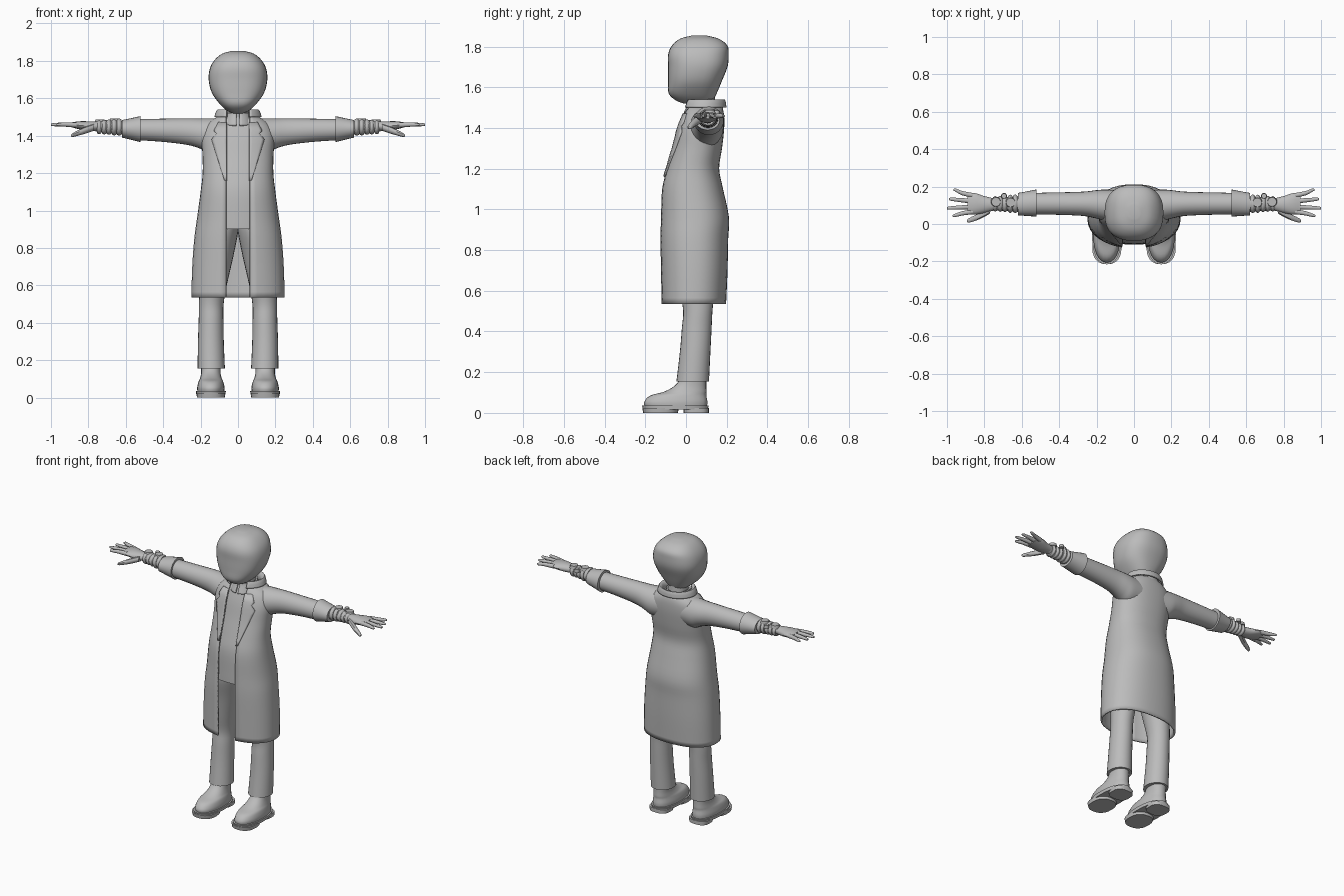
import bpy, bmesh
from math import sin, cos, asin, pi, copysign
from mathutils import Matrix

if "Cube" in bpy.data.objects:
    bpy.data.objects.remove(bpy.data.objects["Cube"])

grey = bpy.data.materials.new("plain grey")
grey.use_nodes = True
TONE = (0.5, 0.5, 0.5, 1)
grey.diffuse_color = TONE
grey.node_tree.nodes["Principled BSDF"].inputs["Base Color"].default_value = TONE


def finish(name, bm, mirror=False, thick=0, sharp=40):
    bmesh.ops.recalc_face_normals(bm, faces=bm.faces)
    mesh = bpy.data.meshes.new(name)
    bm.to_mesh(mesh)
    bm.free()
    mesh.materials.append(grey)
    ob = bpy.data.objects.new(name, mesh)
    bpy.context.collection.objects.link(ob)
    bpy.ops.object.select_all(action='DESELECT')
    ob.select_set(True)
    bpy.context.view_layer.objects.active = ob
    bpy.ops.object.shade_smooth_by_angle(angle=sharp * pi / 180)
    if mirror:
        m = ob.modifiers.new("Mirror", 'MIRROR')
        m.use_clip = True
    if thick:
        s = ob.modifiers.new("Solidify", 'SOLIDIFY')
        s.thickness = thick
        s.offset = 0
    return ob


def smooth_rings(rings, steps):
    """Catmull-Rom between the rings (position, centre a, centre b, radius a, radius b)."""
    out = []
    for i in range(len(rings) - 1):
        p0, p1, p2, p3 = (rings[max(0, min(len(rings) - 1, i + k))] for k in (-1, 0, 1, 2))
        for s in range(steps):
            t = s / steps
            out.append([b + t / 2 * (c - a + t * (2*a - 5*b + 4*c - d + t * (3*(b - c) + d - a)))
                        for a, b, c, d in zip(p0, p1, p2, p3)])
    return out + [list(rings[-1])]


def power(v, n):
    return copysign(abs(v) ** (2 / n), v)


def loft(name, rings, axis='z', n=24, exp=2, steps=4, mirror=False, sharp=40):
    """Closed, capped tube along z or x."""
    bm = bmesh.new()
    loops = []
    for p, ca, cb, ra, rb in smooth_rings(rings, steps):
        loop = []
        for i in range(n):
            t = 2 * pi * i / n
            a, b = ca + ra * power(sin(t), exp), cb - rb * power(cos(t), exp)
            loop.append(bm.verts.new((a, b, p) if axis == 'z' else (p, a, b)))
        loops.append(loop)
    for lo, hi in zip(loops, loops[1:]):
        for i in range(n):
            j = (i + 1) % n
            bm.faces.new((lo[i], lo[j], hi[j], hi[i]))
    bm.faces.new(loops[0])
    bm.faces.new(loops[-1])
    return finish(name, bm, mirror, sharp=sharp)


def sheet(name, rows, thick=0.01):
    """Mirrored thin surface through rows of points."""
    bm = bmesh.new()
    grid = [[bm.verts.new(p) for p in row] for row in rows]
    for lo, hi in zip(grid, grid[1:]):
        for i in range(len(lo) - 1):
            bm.faces.new((lo[i], lo[i + 1], hi[i + 1], hi[i]))
    return finish(name, bm, True, thick)


def open_loft(name, rings, gap, exp=2, n=18, steps=4, thick=0.01):
    """Shell open at the front; gap is half the opening."""
    rows = []
    for z, cx, cy, rx, ry in smooth_rings(rings, steps):
        start = asin((gap / rx) ** (exp / 2))
        ts = [start + (pi - start) * i / n for i in range(n + 1)]
        rows.append([(rx * power(max(sin(t), 0), exp) if t < pi - 0.001 else 0,
                      cy - ry * power(cos(t), exp), z) for t in ts])
    return sheet(name, rows, thick)


# Head and neck
loft("head", [(1.52, 0, .04, .03, .05), (1.535, 0, .04, .06, .09), (1.57, 0, .033, .098, .118),
              (1.63, 0, .044, .14, .132), (1.70, 0, .058, .157, .146), (1.76, 0, .061, .15, .149),
              (1.805, 0, .067, .125, .136), (1.838, 0, .066, .085, .095), (1.854, 0, .065, .03, .035)],
     n=32, exp=2.5, sharp=60)
loft("neck", [(1.44, 0, .085, .065, .065), (1.58, 0, .08, .058, .06)])

# Long open coat
COAT = [(.535, 0, .037, .245, .155), (.7, 0, .039, .24, .16), (.85, 0, .039, .229, .163),
        (.96, 0, .042, .214, .164), (1.1, 0, .03, .195, .147), (1.2, 0, .033, .184, .125),
        (1.3, 0, .055, .185, .117), (1.39, 0, .072, .19, .11), (1.45, 0, .083, .172, .1),
        (1.485, 0, .088, .13, .09), (1.5, 0, .088, .095, .082)]
open_loft("coat", COAT, .063, exp=2.3)

# Shirt inside the coat
loft("shirt", [(z, 0, cy, rx - .016, ry - .012) for z, cx, cy, rx, ry in
               [(.9, 0, .04, .222, .163)] + COAT[3:]], exp=2.3, n=32)
open_loft("shirt_collar", [(1.455, 0, .075, .08, .09), (1.5, 0, .08, .07, .075),
                           (1.52, 0, .08, .066, .07)], .008)

# Turned-down coat collar
open_loft("coat_collar", [(1.47, 0, .09, .092, .09), (1.515, 0, .09, .09, .085),
                          (1.535, 0, .092, .108, .096), (1.5, 0, .09, .122, .104)], .06)


# Lapels lying on the coat front
def front_y(x, z):
    ring = min(smooth_rings(COAT, 12), key=lambda r: abs(r[0] - z))
    return ring[2] - ring[4] * (1 - (x / ring[3]) ** 2.3) ** (1 / 2.3)


def lapel_row(z, outer):
    xs = [.06 + (outer - .06) * i / 5 for i in range(6)]
    return [(x, front_y(x, z) - .008, z) for x in xs]


sheet("lapel", [lapel_row(1.16 + .22 * i / 8, .072 + .068 * i / 8) for i in range(9)] +
      [lapel_row(1.41, .115), lapel_row(1.425, .128), lapel_row(1.47, .105)], .009)

# Sleeves and turned-back cuffs
loft("sleeve", [(.08, .095, 1.40, .085, .09), (.15, .1, 1.4, .084, .093), (.2, .105, 1.411, .076, .081),
                (.27, .108, 1.422, .065, .071), (.4, .109, 1.429, .06, .062), (.55, .109, 1.433, .057, .056)],
     'x', mirror=True)
loft("cuff", [(.52, .112, 1.435, .073, .07), (.57, .109, 1.436, .066, .058), (.62, .106, 1.437, .06, .047)],
     'x', mirror=True)

# Forearms, hands and fingers
loft("wrist", [(.6, .106, 1.442, .042, .038), (.7, .106, 1.447, .036, .032), (.77, .105, 1.45, .032, .025)],
     'x', mirror=True, n=16)
loft("palm", [(.74, .105, 1.45, .03, .024), (.8, .104, 1.451, .045, .026), (.85, .108, 1.456, .057, .021),
              (.89, .108, 1.458, .052, .013)], 'x', mirror=True, n=16)
FINGERS = [("little_finger", .152, .182, .965), ("ring_finger", .122, .133, .99),
           ("middle_finger", .092, .085, 1.0), ("index_finger", .066, .045, .97)]
for name, base, tip, end in FINGERS:
    loft(name, [(.86, base, 1.457, .014, .014), (.92, base * .55 + tip * .45, 1.46, .012, .012),
                (end - .01, tip, 1.459, .009, .008), (end, tip, 1.459, .004, .004)],
         'x', mirror=True, n=10, steps=2)
loft("thumb", [(.77, .075, 1.445, .02, .018), (.82, .045, 1.428, .018, .018),
               (.88, .02, 1.405, .013, .011), (.892, .016, 1.402, .005, .005)], 'x', mirror=True, n=10)

# Wrist bands with round charms
for i, (x, r) in enumerate([(.635, .05), (.662, .049), (.69, .045), (.715, .043), (.742, .042)]):
    loft(f"wrist_band_{i + 1}", [(x - .012, .108, 1.446, r - .008, r - .01), (x, .108, 1.446, r, r - .004),
                                 (x + .012, .108, 1.446, r - .008, r - .01)], 'x', mirror=True)
for name, x, y, z, r in [("large_charm", .66, .115, 1.483, .028), ("outer_charm", .738, .118, 1.478, .028),
                         ("small_charm", .695, .15, 1.475, .016)]:
    bm = bmesh.new()
    bmesh.ops.create_cone(bm, cap_ends=True, segments=16, radius1=r, radius2=r * .85, depth=.02,
                          matrix=Matrix.Translation((x, y, z)))
    finish(name, bm, True)

# Trousers
loft("trouser_leg", [(.155, .143, .033, .073, .08), (.3, .145, .045, .069, .075), (.42, .144, .053, .066, .073),
                     (.5, .143, .058, .066, .072), (.6, .132, .055, .072, .085), (.75, .11, .05, .084, .105),
                     (.88, .09, .045, .09, .13), (.95, .085, .045, .09, .13)], mirror=True)

# Shoes with split soles
loft("shoe", [(.03, .145, -.05, .072, .153), (.055, .145, -.05, .073, .155), (.085, .145, -.038, .066, .138),
              (.103, .145, -.005, .058, .106), (.13, .145, .02, .052, .08), (.165, .145, .034, .052, .066),
              (.22, .145, .037, .054, .062)], exp=2.2, mirror=True)
loft("sole", [(.016, .145, -.052, .078, .159), (.036, .145, -.052, .08, .164)], exp=2.3, steps=1, mirror=True)
loft("heel", [(0, .145, .05, .066, .062), (.025, .145, .05, .068, .062)], exp=2.8, steps=1, mirror=True)
loft("fore_sole", [(0, .145, -.125, .074, .085), (.025, .145, -.125, .078, .09)], exp=2.4, steps=1, mirror=True)
